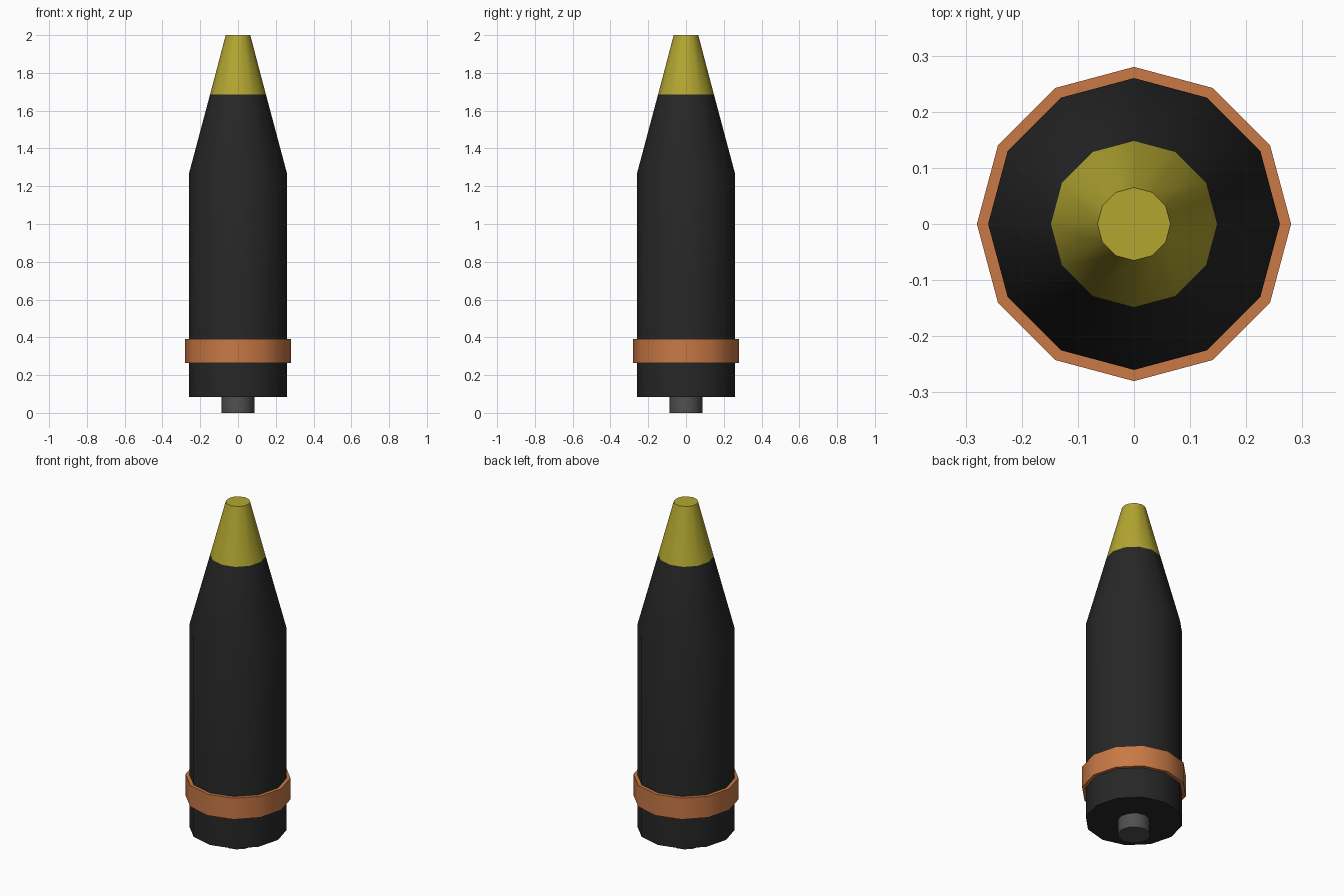
import bpy, bmesh, math

if "Cube" in bpy.data.objects:
    bpy.data.objects.remove(bpy.data.objects["Cube"])

SIDES = 12


def material(name, rgb):
    mat = bpy.data.materials.new(name)
    mat.diffuse_color = (*rgb, 1)
    mat.use_nodes = True
    mat.node_tree.nodes["Principled BSDF"].inputs["Base Color"].default_value = mat.diffuse_color
    return mat


def lathe(name, profile, mat):
    """Spin (radius, height) points into a closed 12-sided solid."""
    bm = bmesh.new()
    rings = []
    for r, z in profile:
        rings.append([bm.verts.new((r * math.cos(a), r * math.sin(a), z))
                      for a in (2 * math.pi * i / SIDES for i in range(SIDES))])
    for low, high in zip(rings, rings[1:]):
        for i in range(SIDES):
            j = (i + 1) % SIDES
            bm.faces.new((low[i], low[j], high[j], high[i]))
    bm.faces.new(rings[0][::-1])
    bm.faces.new(rings[-1])
    mesh = bpy.data.meshes.new(name)
    bm.to_mesh(mesh)
    bm.free()
    mesh.materials.append(mat)
    obj = bpy.data.objects.new(name, mesh)
    bpy.context.collection.objects.link(obj)
    bpy.ops.object.select_all(action='DESELECT')
    obj.select_set(True)
    bpy.context.view_layer.objects.active = obj
    bpy.ops.object.shade_smooth_by_angle(angle=math.radians(40))
    return obj


black = material("black_paint", (0.02, 0.02, 0.02))
yellow = material("yellow_paint", (0.45, 0.38, 0.03))
copper = material("copper", (0.58, 0.19, 0.06))
steel = material("dark_steel", (0.08, 0.08, 0.08))

# Main casing with tapered shoulder
lathe("shell_body", [(0.26, 0.085), (0.26, 1.265), (0.148, 1.685)], black)
# Coloured nose cone with flat tip
lathe("nose_cap", [(0.148, 1.685), (0.065, 2.0)], yellow)
# Raised band around the lower casing
lathe("driving_band", [(0.28, 0.265), (0.28, 0.39)], copper)
# Small plug under the base
lathe("base_plug", [(0.087, 0.0), (0.087, 0.085)], steel)
